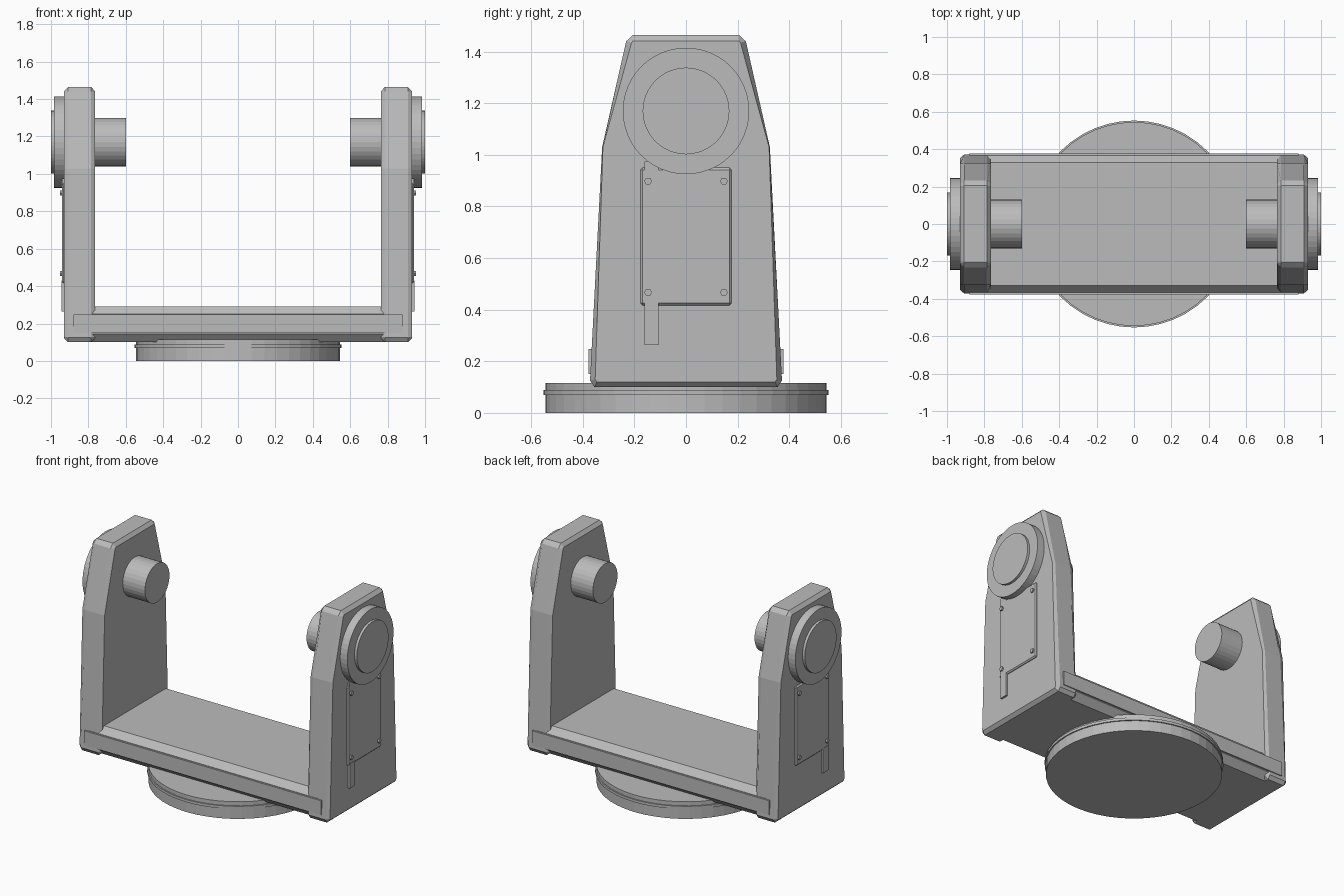
import bpy, bmesh, math
from mathutils import Matrix

cube = bpy.data.objects.get("Cube")
if cube:
    bpy.data.objects.remove(cube, do_unlink=True)

grey = bpy.data.materials.new("metal grey")
grey.use_nodes = True
colour = (0.5, 0.5, 0.5, 1)
grey.diffuse_color = colour
grey.node_tree.nodes["Principled BSDF"].inputs["Base Color"].default_value = colour


def finish(name, bm):
    bmesh.ops.recalc_face_normals(bm, faces=bm.faces)
    mesh = bpy.data.meshes.new(name)
    bm.to_mesh(mesh)
    bm.free()
    mesh.materials.append(grey)
    obj = bpy.data.objects.new(name, mesh)
    bpy.context.collection.objects.link(obj)
    return obj


def loft(name, sections):
    """Skin (x, outline) sections, each outline a list of (y, z)."""
    bm = bmesh.new()
    rings = [[bm.verts.new((x, y, z)) for y, z in outline] for x, outline in sections]
    for a, b in zip(rings, rings[1:]):
        for i in range(len(a)):
            j = (i + 1) % len(a)
            bm.faces.new((a[i], a[j], b[j], b[i]))
    bm.faces.new(rings[0])
    bm.faces.new(rings[-1])
    return finish(name, bm)


def box(name, xs, ys, zs, bevel=0):
    outline = [(ys[0], zs[0]), (ys[1], zs[0]), (ys[1], zs[1]), (ys[0], zs[1])]
    obj = loft(name, [(x, outline) for x in xs])
    if bevel:
        mod = obj.modifiers.new("chamfer", 'BEVEL')
        mod.width = bevel
        mod.segments = 1
    return obj


def cylinder(name, radius, start, end, y=0, z=0, axis='X', sides=32):
    bm = bmesh.new()
    bmesh.ops.create_cone(bm, cap_ends=True, segments=sides, radius1=radius,
                          radius2=radius, depth=abs(end - start))
    mid = (start + end) / 2
    if axis == 'X':
        place = Matrix.Translation((mid, y, z)) @ Matrix.Rotation(math.pi / 2, 4, 'Y')
    else:
        place = Matrix.Translation((0, 0, mid))
    bmesh.ops.transform(bm, matrix=place, verts=bm.verts)
    return finish(name, bm)


def symmetric(half):
    return half + [(-y, z) for y, z in reversed(half)]


# Round turntable base
cylinder("base_disc", 0.545, 0, 0.115, axis='Z', sides=48)
cylinder("base_rim", 0.553, 0.07, 0.088, axis='Z', sides=48)

# Cross deck with sloped long edges and face plates
deck = symmetric([(0.325, 0.10), (0.366, 0.145), (0.366, 0.25), (0.328, 0.292)])
loft("deck", [(-0.85, deck), (0.85, deck)])
for side, tag in ((-1, "front"), (1, "back")):
    box(tag + "_deck_plate", (-0.88, 0.88), sorted((side * 0.33, side * 0.377)),
        (0.15, 0.247))

# Upright arm outlines: full body and narrower chamfered faces
body = symmetric([(0.355, 0.10), (0.372, 0.125), (0.325, 1.03), (0.232, 1.44), (0.205, 1.465)])
face = symmetric([(0.345, 0.12), (0.352, 0.13), (0.322, 1.03), (0.211, 1.435), (0.205, 1.442)])

for s, tag in ((1, "left"), (-1, "right")):
    loft(tag + "_arm", [(s * 0.765, face), (s * 0.785, body), (s * 0.908, body), (s * 0.93, face)])
    # Pivot hub, cap and inner trunnion pin
    cylinder(tag + "_hub", 0.245, s * 0.91, s * 0.983, z=1.17, sides=48)
    cylinder(tag + "_hub_cap", 0.168, s * 0.97, s * 1.0, z=1.17, sides=48)
    cylinder(tag + "_trunnion", 0.13, s * 0.60, s * 0.78, z=1.17)
    # Service cover, cable strip and bolts
    box(tag + "_cover", sorted((s * 0.90, s * 0.942)), (-0.176, 0.176), (0.417, 0.95), 0.008)
    box(tag + "_cable_strip", sorted((s * 0.90, s * 0.944)), (-0.161, -0.107), (0.264, 0.43))
    box(tag + "_cable_entry", sorted((s * 0.90, s * 0.942)), (-0.161, -0.107), (0.94, 0.975))
    for y in (-0.147, 0.147):
        for z in (0.467, 0.898):
            cylinder(tag + "_bolt", 0.015, s * 0.93, s * 0.952, y, z, sides=6)
